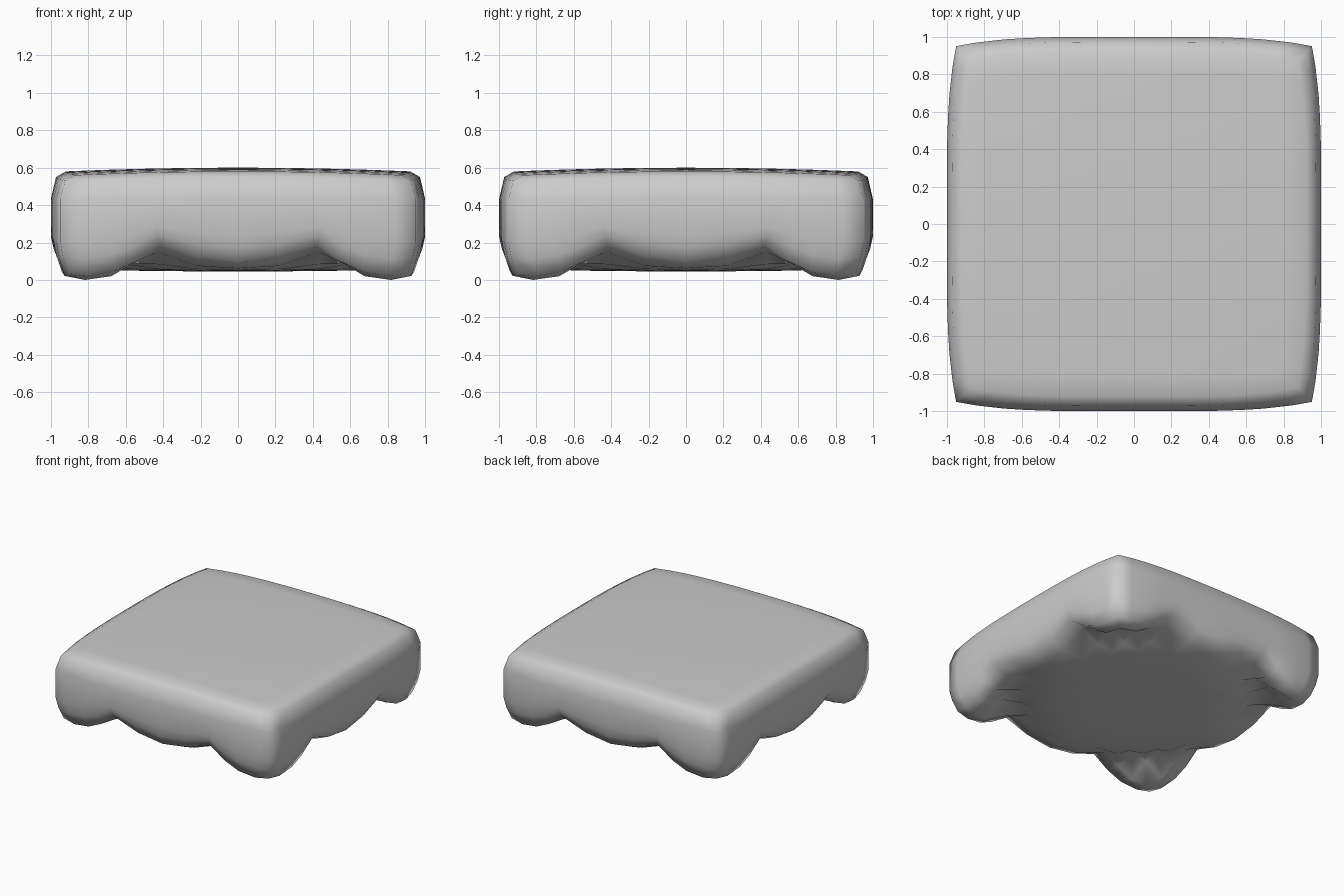
import bpy, bmesh

if "Cube" in bpy.data.objects:
    bpy.data.objects.remove(bpy.data.objects["Cube"])

# Grid stations from centre to edge, shared by top and underside
K = [0, .22, .43, .56, .68, .82, .93]
N = len(K) - 1

# Underside heights (symmetric, lower triangle): shallow dome, valleys, corner foot
H = [[.045],
     [.046, .047],
     [.048, .050, .054],
     [.050, .052, .058, .080],
     [.055, .058, .085, .140, .120],
     [.062, .075, .150, .090, .020, .0],
     [.090, .120, .190, .100, .045, .022, .035]]


def height(i, j):
    return H[max(i, j)][min(i, j)]


def plan(i, j, s):
    """Slightly pillowed square plan, scaled by s."""
    a, b = K[i] / K[N], K[j] / K[N]
    return (s * a * (1 - .05 * b ** 4), s * b * (1 - .05 * a ** 4))


def quarter(bm, sx, sy):
    def vert(i, j, s, z):
        x, y = plan(i, j, s)
        return bm.verts.new((sx * x, sy * y, z))

    def skin(rows):
        for r0, r1 in zip(rows, rows[1:]):
            for n in range(len(r0) - 1):
                bm.faces.new((r0[n], r0[n + 1], r1[n + 1], r1[n]))

    # underside with foot, and crowned top
    rng = range(N + 1)
    bottom = [[vert(i, j, .955, height(i, j)) for j in rng] for i in rng]
    top = [[vert(i, j, .92, .6 - .02 * ((K[i] / K[N]) ** 2 + (K[j] / K[N]) ** 2))
            for j in rng] for i in rng]
    skin(bottom)
    skin(top)

    # rounded side wall following the wavy lower lip
    path = [(N, j) for j in rng] + [(i, N) for i in reversed(range(N))]
    rings = [[bottom[i][j] for i, j in path]]
    walls = [(.985, lambda h, u: .10 + .75 * h),
             (1.0, lambda h, u: .19 + .5 * h),
             (1.0, lambda h, u: .43),
             (.972, lambda h, u: .55 - .02 * u * u)]
    for s, fz in walls:
        rings.append([vert(i, j, s, fz(height(i, j), K[min(i, j)] / K[N])) for i, j in path])
    rings.append([top[i][j] for i, j in path])
    skin(rings)


# Padded slab with four corner feet
bm = bmesh.new()
for sx in (1, -1):
    for sy in (1, -1):
        quarter(bm, sx, sy)
bmesh.ops.remove_doubles(bm, verts=bm.verts, dist=.0005)
bmesh.ops.recalc_face_normals(bm, faces=bm.faces)
for f in bm.faces:
    f.smooth = True
mesh = bpy.data.meshes.new("footed_cushion")
bm.to_mesh(mesh)
bm.free()
bpy.context.collection.objects.link(bpy.data.objects.new("footed_cushion", mesh))
